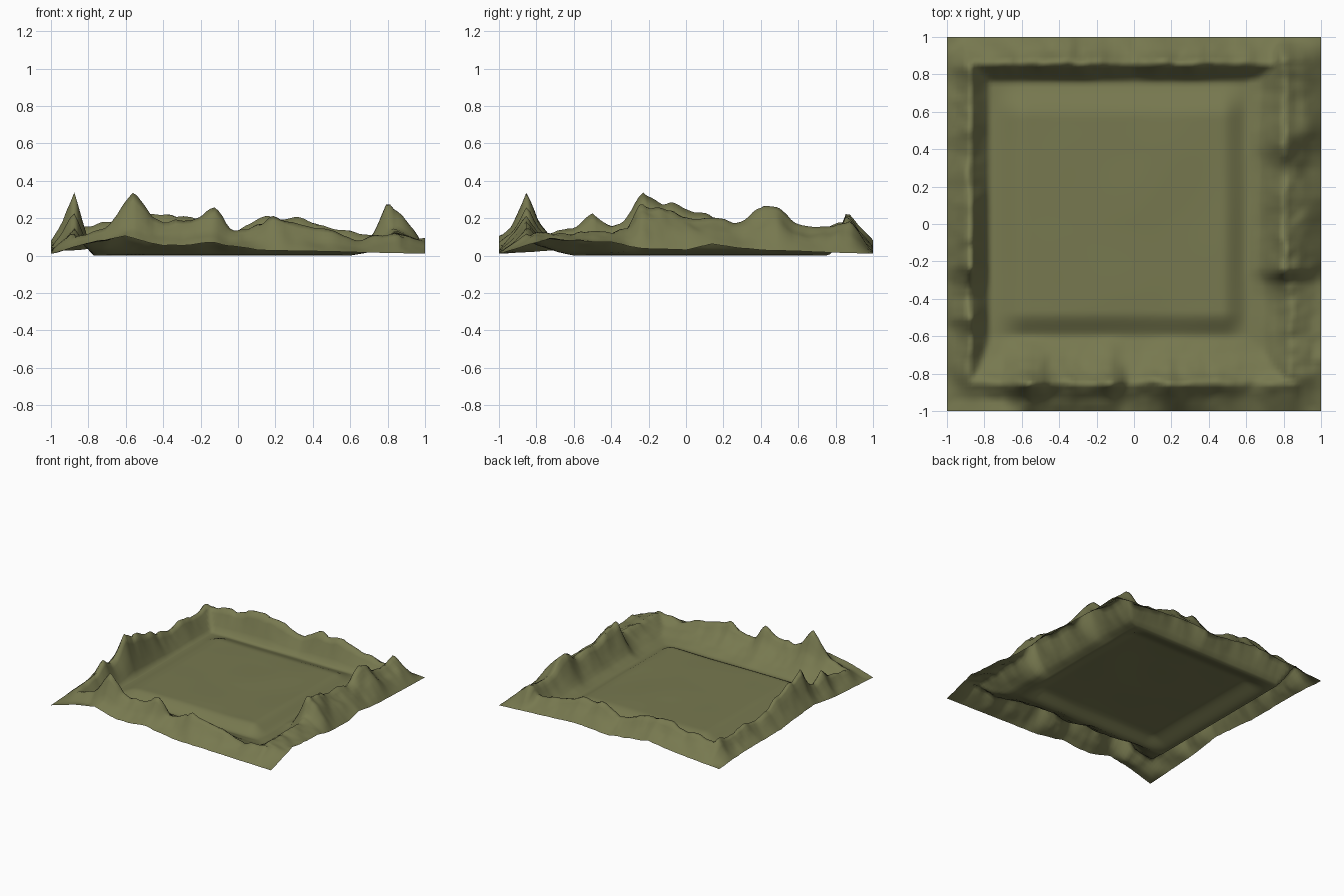
import bpy
import bmesh
from mathutils import Vector, noise

cube = bpy.data.objects.get("Cube")
if cube:
    bpy.data.objects.remove(cube)

CELLS = 96
PLATEAU = .06

# Each rim: crest heights and outer edge heights as (position along side, height),
# and a cross-section as (inset from outer edge, share of crest height)
FRONT = dict(
    crest=[(-1, .01), (-.85, .11), (-.7, .15), (-.62, .28), (-.56, .33), (-.45, .22), (-.37, .2),
           (-.2, .21), (-.13, .26), (-.05, .16), (.04, .14), (.18, .21), (.3, .18), (.5, .13),
           (.65, .09), (.85, .12), (1, .01)],
    edge=[(-1, .01), (-.8, .07), (-.6, .105), (-.4, .05), (-.13, .07), (.1, .03), (1, .01)],
    section=[(.07, .5), (.15, 1), (.21, .58), (.3, .24), (.4, 0)], seed=1)
BACK = dict(
    crest=[(-1, .02), (-.85, .16), (-.6, .2), (-.35, .24), (-.25, .23), (-.15, .18), (0, .14),
           (.13, .22), (.25, .2), (.35, .22), (.45, .17), (.65, .12), (.85, .12), (1, .01)],
    edge=[(-1, .02), (-.6, .05), (-.35, .08), (0, .03), (.3, .05), (1, .01)],
    section=[(.08, .62), (.14, 1), (.18, .55), (.235, 0)], seed=2)
RIGHT = dict(
    crest=[(-1, .01), (-.8, .12), (-.6, .15), (-.5, .23), (-.4, .17), (-.33, .2), (-.23, .34),
           (-.1, .29), (.05, .24), (.1, .24), (.2, .18), (.35, .15), (.55, .17), (.7, .14),
           (.85, .18), (1, .02)],
    edge=[(-1, .01), (-.5, .04), (-.2, .08), (.2, .04), (.7, .04), (1, .02)],
    section=[(.05, .48), (.12, 1), (.165, .55), (.225, 0)], seed=3)
LEFT = dict(
    crest=[(-1, .01), (-.8, .13), (-.6, .13), (-.4, .13), (-.31, .16), (-.24, .3), (-.12, .25),
           (0, .22), (.1, .22), (.3, .19), (.42, .27), (.49, .28), (.57, .19), (.7, .15),
           (.88, .19), (1, .01)],
    edge=[(-1, .01), (-.73, .09), (-.4, .07), (-.25, .04), (0, .03), (.13, .06), (.4, .03), (1, .01)],
    section=[(.1, .62), (.2, 1), (.26, .5), (.32, .14), (.4, 0)], seed=4)


def sample(points, t):
    """Linear interpolation through a short list of points."""
    for (a, ha), (b, hb) in zip(points, points[1:]):
        if t <= b:
            return ha + (hb - ha) * (t - a) / (b - a)
    return points[-1][1]


def smooth(t):
    t = min(1, max(0, t))
    return t * t * (3 - 2 * t)


def ridge(rim, along, inset, shift=0):
    """Height of one rim at a given inset from its outer edge."""
    h = sample(rim["crest"], along)
    shift += .025 * noise.noise(Vector((along * 6, rim["seed"], 0)))
    last = rim["section"][-1][0]
    profile = [(0, sample(rim["edge"], along))]
    profile += [(d + shift * (1 - d / last), h * share) for d, share in rim["section"]]
    return sample(profile, inset)


def height(x, y):
    """Rims around a hollow, with a low rounded plateau in the middle."""
    outward = -.08 * smooth((-.25 - y) / .15)
    z = max(0, ridge(FRONT, x, 1 + y), ridge(BACK, x, 1 - y),
            ridge(RIGHT, y, 1 + x), ridge(LEFT, y, 1 - x, outward))
    rough = noise.noise(Vector((x * 9, y * 9, 2))) + .5 * noise.noise(Vector((x * 19, y * 19, 7)))
    dip = .006 * noise.noise(Vector((x * 2.5, y * 2.5, 4)))
    plateau = smooth((x + .77) / .2) * smooth((.62 - x) / .15)
    plateau *= smooth((y + .62) / .15) * smooth((.77 - y) / .2)
    return z * (1 + .14 * rough) + (PLATEAU + dip) * plateau


# Olive ground colour
olive = bpy.data.materials.new("olive_ground")
olive.use_nodes = True
colour = (.185, .19, .079, 1)
olive.diffuse_color = colour
shader = olive.node_tree.nodes["Principled BSDF"]
shader.inputs["Base Color"].default_value = colour
shader.inputs["Roughness"].default_value = .9

# Open terrain sheet raised into a ridged basin
bm = bmesh.new()
bmesh.ops.create_grid(bm, x_segments=CELLS, y_segments=CELLS, size=1)
for v in bm.verts:
    v.co.z = height(v.co.x, v.co.y)
for f in bm.faces:
    f.smooth = True
mesh = bpy.data.meshes.new("terrain_basin")
bm.to_mesh(mesh)
bm.free()
mesh.materials.append(olive)
terrain = bpy.data.objects.new("terrain_basin", mesh)
bpy.context.collection.objects.link(terrain)
